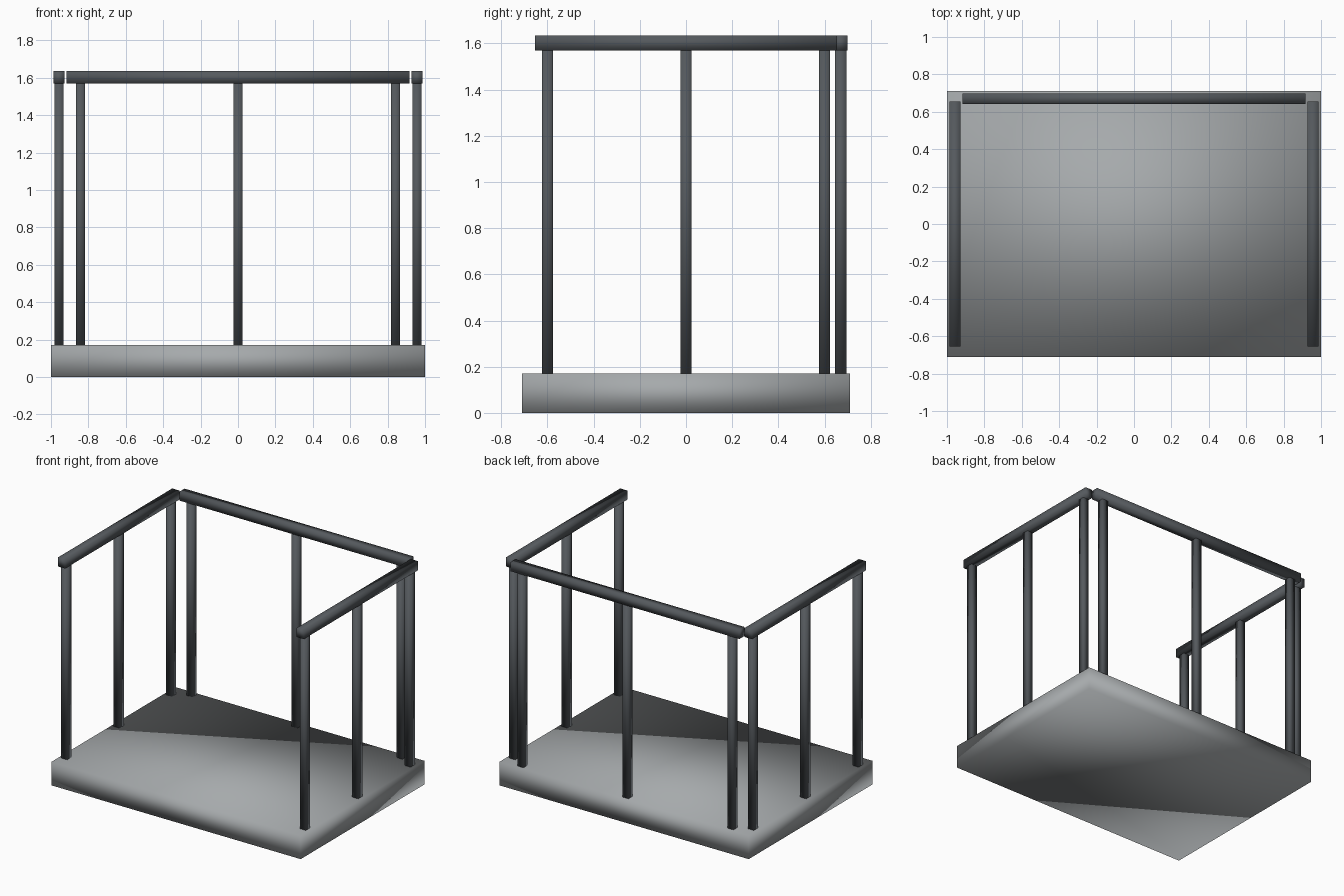
import bpy
import bmesh
from mathutils import Matrix, Vector

default = bpy.data.objects.get("Cube")
if default:
    bpy.data.objects.remove(default, do_unlink=True)


def material(name, color):
    mat = bpy.data.materials.new(name)
    mat.use_nodes = True
    mat.diffuse_color = color
    mat.node_tree.nodes["Principled BSDF"].inputs["Base Color"].default_value = color
    return mat


LIGHT = material("light grey stone", (0.38, 0.40, 0.41, 1))
DARK = material("dark grey metal", (0.09, 0.10, 0.11, 1))


def box(name, center, size, mat):
    """Box with softly shaded shared corners."""
    bm = bmesh.new()
    bmesh.ops.create_cube(bm, size=1, matrix=Matrix.Diagonal((*size, 1)))
    for face in bm.faces:
        face.smooth = True
    mesh = bpy.data.meshes.new(name)
    bm.to_mesh(mesh)
    bm.free()
    mesh.materials.append(mat)
    obj = bpy.data.objects.new(name, mesh)
    obj.location = Vector(center)
    bpy.context.collection.objects.link(obj)
    return obj


FLOOR = 0.17      # top of the platform
RAIL_LOW = 1.57   # underside of the rails
RAIL_TOP = 1.635
POST = 0.048
RAIL = 0.058
post_z, post_h = (FLOOR + RAIL_LOW) / 2, RAIL_LOW - FLOOR
rail_z, rail_h = (RAIL_LOW + RAIL_TOP) / 2, RAIL_TOP - RAIL_LOW

# Platform
box("platform", (0, 0, FLOOR / 2), (2, 1.42, FLOOR), LIGHT)

# Side railings
for side, sign in (("left", 1), ("right", -1)):
    x = sign * 0.957
    box(f"{side}_rail", (x, 0, rail_z), (RAIL, 1.31, rail_h), DARK)
    for place, y in (("front", -0.6), ("middle", 0), ("back", 0.6)):
        box(f"{side}_{place}_post", (x, y, post_z), (POST, POST, post_h), DARK)

# Back railing
BACK_Y = 0.67
box("back_rail", (0, BACK_Y, rail_z), (1.836, RAIL, rail_h), DARK)
for place, x in (("left", 0.842), ("middle", 0), ("right", -0.842)):
    box(f"back_{place}_post", (x, BACK_Y, post_z), (POST, POST, post_h), DARK)
